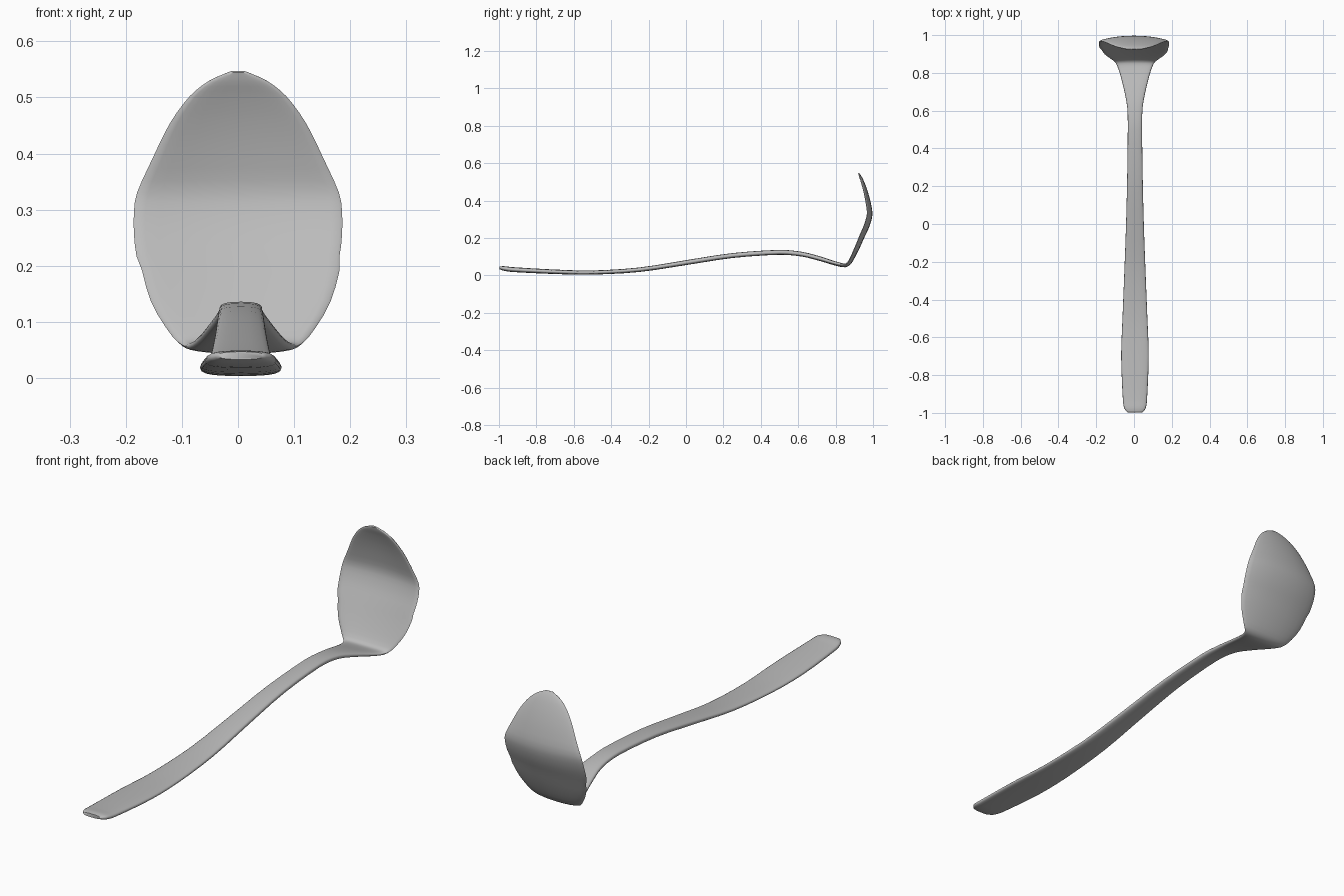
import bpy, bmesh, math
from mathutils import Vector

cube = bpy.data.objects.get("Cube")
if cube:
    bpy.data.objects.remove(cube, do_unlink=True)

# One brushed metal colour
metal = bpy.data.materials.new("grey metal")
metal.use_nodes = True
COLOUR = (0.5, 0.5, 0.5, 1)
metal.diffuse_color = COLOUR
metal.node_tree.nodes["Principled BSDF"].inputs["Base Color"].default_value = COLOUR

# Stations along the ladle: y, z, half width, thickness, rim lift
STATIONS = [Vector(s) for s in (
    (-.997, .04, .04, .014, 0), (-.975, .037, .057, .024, 0),
    (-.93, .031, .064, .026, 0), (-.7, .019, .073, .024, 0),
    (-.5, .015, .066, .022, 0), (-.25, .03, .056, .024, 0),
    (0, .068, .047, .026, 0), (.25, .106, .041, .026, 0),
    (.5, .123, .038, .026, 0), (.62, .113, .041, .025, 0),
    (.72, .088, .06, .024, 0), (.8, .063, .081, .022, .002),
    (.85, .053, .1, .02, .004), (.876, .068, .121, .018, .008),
    (.911, .13, .16, .018, .014), (.948, .21, .181, .017, .018),
    (.975, .27, .186, .017, .02), (.989, .33, .18, .016, .02),
    (.977, .4, .15, .016, .016), (.96, .46, .12, .015, .012),
    (.943, .505, .086, .014, .007), (.931, .53, .053, .012, .003),
    (.923, .546, .014, .006, 0))]
STEPS = 3
SIDES = 24
X_SHIFT = .005


def smooth_path(pts, steps):
    """Spline through every station."""
    ext = [2 * pts[0] - pts[1]] + pts + [2 * pts[-1] - pts[-2]]
    out = []
    for a, b, c, d in zip(ext, ext[1:], ext[2:], ext[3:]):
        for i in range(steps):
            t = i / steps
            m0, m1 = (c - a) / 2, (d - b) / 2
            # limit slopes so uneven spacing does not overshoot
            span = (c - b).length
            m0 = m0 * min(1, span / max(m0.length, 1e-6))
            m1 = m1 * min(1, span / max(m1.length, 1e-6))
            out.append(b * (2*t**3 - 3*t*t + 1) + m0 * (t**3 - 2*t*t + t)
                       + c * (3*t*t - 2*t**3) + m1 * (t**3 - t*t))
    return out + [pts[-1]]


def rounded(v, power):
    return math.copysign(abs(v) ** power, v)


# Sweep a rounded flat section along the path
path = smooth_path(STATIONS, STEPS)
bm = bmesh.new()
rings = []
for i, (y, z, half, thick, lift) in enumerate(path):
    a, b = path[max(i - 1, 0)], path[min(i + 1, len(path) - 1)]
    tangent = Vector((0, b[0] - a[0], b[1] - a[1])).normalized()
    normal = Vector((0, -tangent.z, tangent.y))
    ring = []
    for k in range(SIDES):
        ang = math.tau * k / SIDES
        u = rounded(math.cos(ang), .8)
        v = rounded(math.sin(ang), .7)
        offset = v * thick / 2 + lift * u * u
        ring.append(bm.verts.new(Vector((X_SHIFT * (z < .2) + u * half, y, z)) + normal * offset))
    rings.append(ring)

for r0, r1 in zip(rings, rings[1:]):
    for k in range(SIDES):
        n = (k + 1) % SIDES
        bm.faces.new((r0[k], r0[n], r1[n], r1[k]))
bm.faces.new(rings[0])
bm.faces.new(rings[-1])
bmesh.ops.recalc_face_normals(bm, faces=bm.faces)

mesh = bpy.data.meshes.new("ladle")
bm.to_mesh(mesh)
bm.free()
mesh.materials.append(metal)
ladle = bpy.data.objects.new("ladle", mesh)
bpy.context.collection.objects.link(ladle)
bpy.ops.object.select_all(action="DESELECT")
ladle.select_set(True)
bpy.context.view_layer.objects.active = ladle
bpy.ops.object.shade_smooth_by_angle(angle=math.radians(60))
